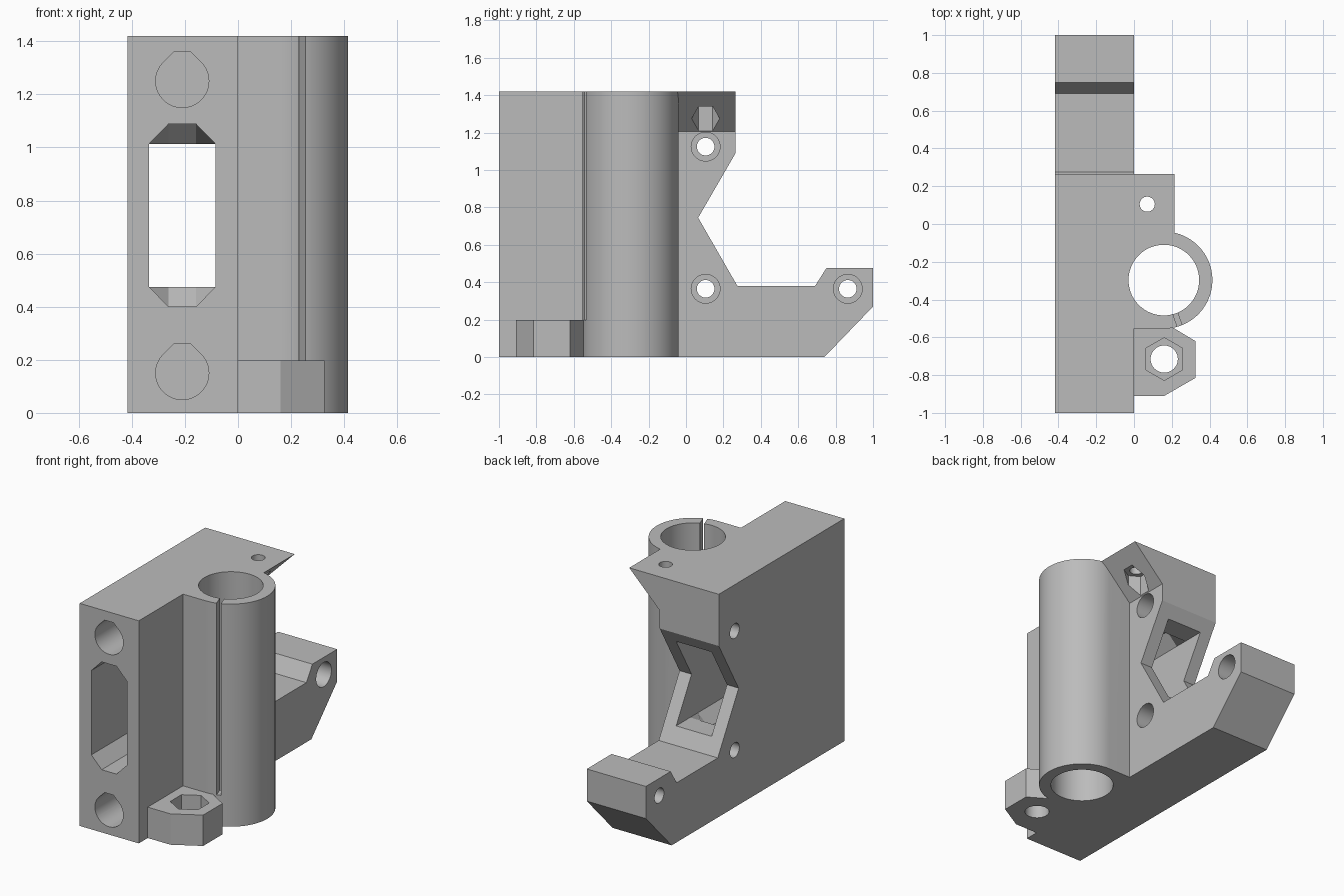
import bpy
import bmesh
from math import cos, sin, pi, radians

cube = bpy.data.objects.get("Cube")
if cube:
    bpy.data.objects.remove(cube, do_unlink=True)

grey = bpy.data.materials.new("plain grey")
grey.use_nodes = True
COLOUR = (0.5, 0.5, 0.5, 1)
grey.diffuse_color = COLOUR
grey.node_tree.nodes["Principled BSDF"].inputs["Base Color"].default_value = COLOUR

# How a flat outline point and a depth become a point in space
PLACE = {
    "x": lambda p, d: (d, p[0], p[1]),
    "y": lambda p, d: (p[0], d, p[1]),
    "z": lambda p, d: (p[0], p[1], d),
}


def loft(name, axis, sections):
    """Solid through (depth, outline) sections of equal point count."""
    bm = bmesh.new()
    rings = [[bm.verts.new(PLACE[axis](p, d)) for p in pts] for d, pts in sections]
    n = len(rings[0])
    for a, b in zip(rings, rings[1:]):
        for i in range(n):
            j = (i + 1) % n
            bm.faces.new((a[i], a[j], b[j], b[i]))
    bm.faces.new(rings[0][::-1])
    bm.faces.new(rings[-1])
    bmesh.ops.recalc_face_normals(bm, faces=bm.faces)
    mesh = bpy.data.meshes.new(name)
    bm.to_mesh(mesh)
    bm.free()
    mesh.materials.append(grey)
    obj = bpy.data.objects.new(name, mesh)
    bpy.context.collection.objects.link(obj)
    return obj


def prism(name, axis, pts, lo, hi):
    return loft(name, axis, [(lo, pts), (hi, pts)])


def arc(c, r, start=0, end=360, n=48):
    steps = n if end - start == 360 else n + 1
    return [(c[0] + r * cos(radians(start + (end - start) * i / n)),
             c[1] + r * sin(radians(start + (end - start) * i / n)))
            for i in range(steps)]


def combine(target, tool, operation):
    mod = target.modifiers.new(tool.name, "BOOLEAN")
    mod.operation = operation
    mod.solver = "EXACT"
    mod.object = tool
    bpy.context.view_layer.objects.active = target
    bpy.ops.object.modifier_apply(modifier=mod.name)
    bpy.data.objects.remove(tool, do_unlink=True)


HEIGHT = 1.42
SLEEVE = (0.158, -0.297)
NUT = (0.16, -0.715)
TRAP = (0.07, 0.105)

# Main plate with the V notch and rear foot
bracket = prism("bracket_body", "x", [
    (-1, 0), (0.74, 0), (1, 0.27), (1, 0.475), (0.75, 0.475), (0.69, 0.38),
    (0.275, 0.38), (0.065, 0.745), (0.265, 1.09), (0.265, HEIGHT), (-1, HEIGHT)],
    -0.417, 0)

# Rod sleeve, flat where it meets the plate
sleeve_outline = arc(SLEEVE, 0.257, -90, 90) + [(-0.1, -0.04), (-0.1, -0.554)]
combine(bracket, prism("rod_sleeve", "z", sleeve_outline, 0, HEIGHT), "UNION")

# Wedge ear at the top
combine(bracket, prism("top_ear", "y", [
    (-0.1, 1.105), (0.215, HEIGHT), (-0.1, HEIGHT)], -0.2, 0.265), "UNION")

# Low nut tab
combine(bracket, prism("nut_tab", "z", [
    (-0.1, -0.91), (0.16, -0.91), (0.325, -0.815), (0.325, -0.62),
    (0.2, -0.545), (0.2, -0.5), (-0.1, -0.5)], 0, 0.197), "UNION")

# Sleeve bore and clamping slit
cutters = [prism("bore", "z", arc(SLEEVE, 0.187, n=64), -0.1, HEIGHT + 0.1)]
a = radians(-71)
along, across = (cos(a), sin(a)), (-sin(a), cos(a))
slit = [(SLEEVE[0] + along[0] * r + across[0] * w, SLEEVE[1] + along[1] * r + across[1] * w)
        for r, w in ((0.1, -0.013), (0.3, -0.013), (0.3, 0.013), (0.1, 0.013))]
cutters.append(prism("slit", "z", slit, 0.197, HEIGHT + 0.1))

# Tab hole with hex pocket, ear hole with hex trap
cutters += [
    prism("tab_hole", "z", arc(NUT, 0.072), -0.1, 0.3),
    prism("tab_pocket", "z", arc(NUT, 0.113, 30, 390, 6), 0.1, 0.3),
    prism("ear_hole", "z", arc(TRAP, 0.04), 1.0, HEIGHT + 0.1),
    prism("ear_trap", "z", arc(TRAP, 0.075, 30, 390, 6), 1.205, 1.34),
]

# Side screw holes with counterbores
for centre in ((0.105, 1.125), (0.105, 0.365), (0.865, 0.365)):
    cutters.append(prism("screw_hole", "x", arc(centre, 0.047), -0.6, 0.3))
    cutters.append(prism("counterbore", "x", arc(centre, 0.077), -0.13, 0.12))

# Blind front rod sockets with flat-topped teardrop outline
for z in (0.15, 1.25):
    teardrop = arc((-0.21, z), 0.1, 135, 405) + [(-0.179, z + 0.11), (-0.241, z + 0.11)]
    cutters.append(prism("rod_socket", "y", teardrop, -1.1, 0.0))


# Window that narrows from an octagon to a rectangle at the notch
def window(inset, reach):
    left, right, low, high = -0.335, -0.085, 0.475, 1.013
    return [(left, low), (left + inset, low - reach), (right - inset, low - reach), (right, low),
            (right, high), (right - inset, high + reach), (left + inset, high + reach), (left, high)]


cutters.append(loft("window", "y", [
    (-1.1, window(0.073, 0.075)), (0.0, window(0.073, 0.075)),
    (0.08, window(0.073, 0.0005)), (0.4, window(0.073, 0.0005))]))

for cutter in cutters:
    combine(bracket, cutter, "DIFFERENCE")

# Smooth the round surfaces, keep the edges crisp
bpy.ops.object.select_all(action="DESELECT")
bracket.select_set(True)
bpy.context.view_layer.objects.active = bracket
bpy.ops.object.shade_smooth_by_angle(angle=pi / 7)
